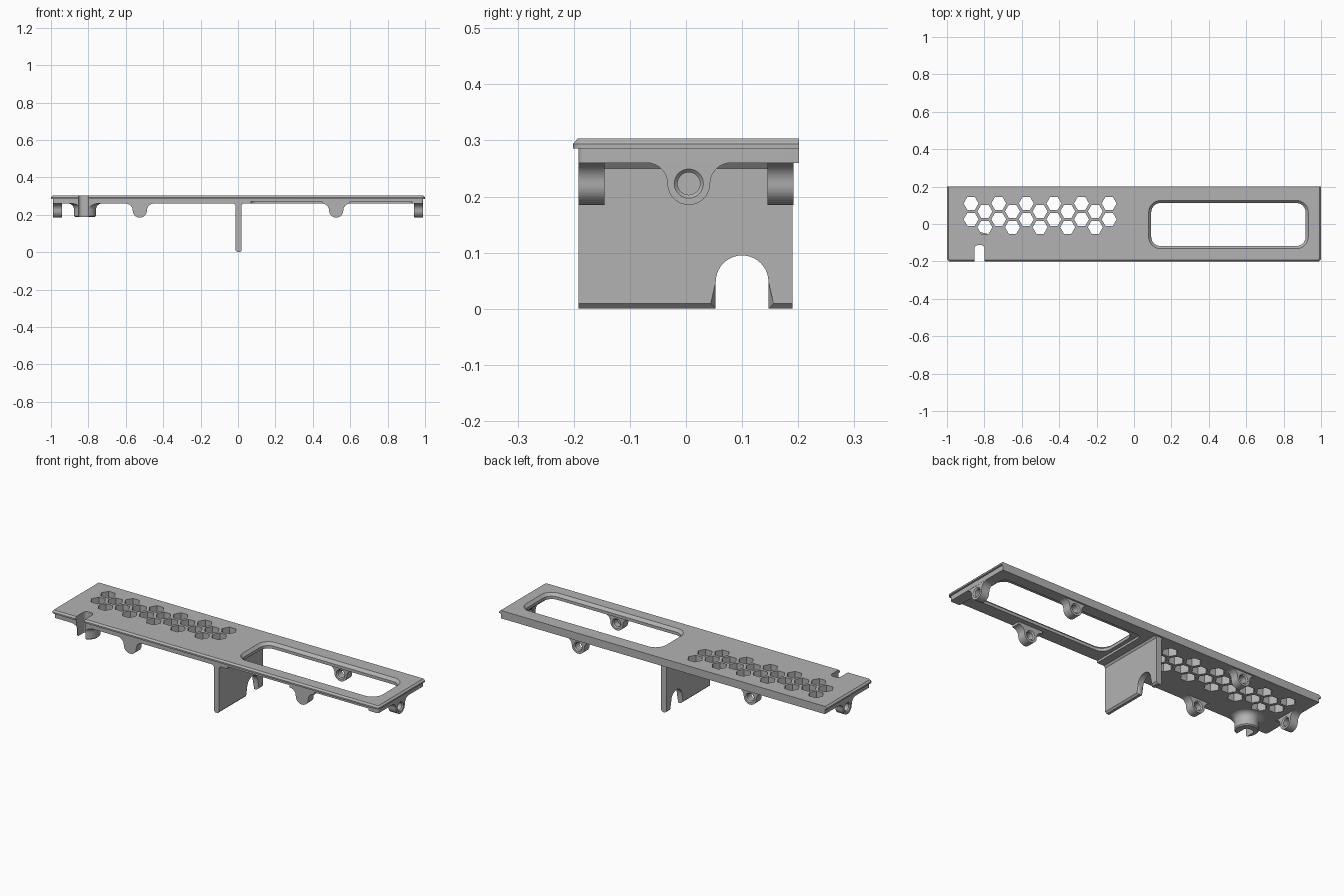
import bpy, bmesh
from math import sin, cos, pi
from mathutils import Matrix

cube = bpy.data.objects.get("Cube")
if cube:
    bpy.data.objects.remove(cube)

grey = bpy.data.materials.new("mid_grey")
grey.use_nodes = True
grey.diffuse_color = (0.45, 0.45, 0.45, 1)
grey.node_tree.nodes["Principled BSDF"].inputs["Base Color"].default_value = (0.45, 0.45, 0.45, 1)


def finish(name, bm):
    bmesh.ops.recalc_face_normals(bm, faces=bm.faces[:])
    me = bpy.data.meshes.new(name)
    bm.to_mesh(me)
    bm.free()
    me.materials.append(grey)
    ob = bpy.data.objects.new(name, me)
    bpy.context.collection.objects.link(ob)
    return ob


def loft(bm, rings):
    """Skin matching closed rings of points and cap both ends."""
    rows = [[bm.verts.new(p) for p in ring] for ring in rings]
    n = len(rows[0])
    for a, b in zip(rows, rows[1:]):
        for i in range(n):
            j = (i + 1) % n
            bm.faces.new((a[i], a[j], b[j], b[i]))
    bm.faces.new(rows[0])
    bm.faces.new(rows[-1])


def arc(cx, cy, r, start, end, steps=10):
    angles = [start + (end - start) * i / steps for i in range(steps + 1)]
    return [(cx + r * cos(a), cy + r * sin(a)) for a in angles]


def rounded(x0, x1, y0, y1, r_front, r_back=None, steps=8):
    """Rectangle outline with separate front and back corner radii."""
    rb = r_front if r_back is None else r_back
    f = r_front
    pts = arc(x0 + f, y0 + f, f, pi, 1.5 * pi, steps) + arc(x1 - f, y0 + f, f, 1.5 * pi, 2 * pi, steps)
    if rb:
        pts += arc(x1 - rb, y1 - rb, rb, 0, pi / 2, steps) + arc(x0 + rb, y1 - rb, rb, pi / 2, pi, steps)
    else:
        pts += [(x1, y1), (x0, y1)]
    return pts


def at(outline, z):
    return [(x, y, z) for x, y in outline]


def disc(cx, cy, r, z, n=40):
    return [(cx + r * cos(2 * pi * i / n), cy + r * sin(2 * pi * i / n), z) for i in range(n)]


def cut(ob, bm):
    cutter = finish("cutter", bm)
    mod = ob.modifiers.new("cut", "BOOLEAN")
    mod.object, mod.operation, mod.solver = cutter, "DIFFERENCE", "EXACT"
    bpy.context.view_layer.update()
    me = bpy.data.meshes.new_from_object(ob.evaluated_get(bpy.context.evaluated_depsgraph_get()))
    ob.modifiers.clear()
    ob.data = me
    bpy.data.objects.remove(cutter)


def smooth(ob):
    bpy.ops.object.select_all(action="DESELECT")
    ob.select_set(True)
    bpy.context.view_layer.objects.active = ob
    bpy.ops.object.shade_smooth_by_angle(angle=0.5)


UNDER, TOP = 0.26, 0.303
BACK = 0.2015

# Cover plate: body with an overhanging lip, bevelled except at the back
body = rounded(-0.99, 0.99, -0.192, BACK, 0.012, 0)
lip = rounded(-1, 1, -BACK, BACK, 0.02, 0)
bevelled = rounded(-0.991, 0.991, -0.193, BACK, 0.012, 0)
bm = bmesh.new()
loft(bm, [at(body, UNDER), at(body, 0.286), at(lip, 0.286), at(lip, 0.294), at(bevelled, TOP)])
plate = finish("cover_plate", bm)

# Honeycomb vents
bm = bmesh.new()
for col in range(11):
    for row in range(2):
        x = -0.871 + 0.0738 * col
        y = 0.11 - 0.085 * row - 0.0425 * (col % 2)
        loft(bm, [disc(x, y, 0.04, z, 6) for z in (0.2, 0.4)])
cut(plate, bm)

# Window with a sloped rim
inner = rounded(0.092, 0.918, -0.118, 0.112, 0.05)
outer = rounded(0.078, 0.932, -0.132, 0.126, 0.064)
bm = bmesh.new()
loft(bm, [at(inner, 0.2), at(inner, 0.288), at(outer, TOP), at(outer, 0.4)])
cut(plate, bm)

# Shallow recess under the window, open at the front
bm = bmesh.new()
recess = rounded(0.07, 0.93, -0.3, 0.14, 0.03)
loft(bm, [at(recess, 0.2), at(recess, 0.272)])
cut(plate, bm)


# Cable notch
def notch():
    bm = bmesh.new()
    outline = rounded(-0.853, -0.798, -0.4, -0.113, 0.02)
    loft(bm, [at(outline, 0.1), at(outline, 0.4)])
    return bm


cut(plate, notch())
smooth(plate)

# Flared collar below the notch, trimmed flush with the plate front
bm = bmesh.new()
flare = arc(0.089, 0.23, 0.03, pi, pi / 2, 8)
profile = [(0.053, 0.188), (0.059, 0.194)] + flare + [(0.089, 0.268)]
loft(bm, [disc(-0.818, -0.135, r, z) for r, z in profile])
collar = finish("notch_collar", bm)
cut(collar, notch())
bm = bmesh.new()
trim = rounded(-1, -0.6, -0.4, -0.192, 0.01)
loft(bm, [at(trim, 0.1), at(trim, 0.4)])
cut(collar, bm)
smooth(collar)

# Divider wall with an arched opening and bevelled lower edges
bm = bmesh.new()
outline = [(-0.192, 0.258), (-0.192, 0), (0.053, 0)]
outline += arc(0.1, 0.048, 0.047, pi, 0, 20) + [(0.147, 0), (0.19, 0), (0.19, 0.258)]
x0, x1 = -0.013, 0.019
loft(bm, [[(x, y, z) for y, z in outline] for x in (x0, x1)])
edges = []
for e in bm.edges:
    a, b = e.verts
    on_end = all(abs(v.co.y) > 0.189 for v in e.verts)
    if abs(a.co.x - b.co.x) < 1e-5 and max(a.co.z, b.co.z) < 0.2 and not on_end:
        edges.append(e)
bmesh.ops.bevel(bm, geom=edges, offset=0.009, segments=1, affect="EDGES")
smooth(finish("divider_wall", bm))

# Chamfered junction between wall and plate
bm = bmesh.new()
loft(bm, [[(x0, y, 0.25), (x1, y, 0.25), (x1 + 0.01, y, 0.262), (x0 - 0.01, y, 0.262)] for y in (-0.192, 0.19)])
finish("wall_fillet", bm)

# Screw lugs: flared tab with a countersunk hole, first built facing the front
HOLE_Z, LUG_R, DEPTH = 0.223, 0.038, 0.047


def lug(name, matrix, through):
    top = 0.28
    side = arc(0.075, HOLE_Z, 0.037, pi / 2, pi, 8)
    bottom = arc(0, HOLE_Z, LUG_R, 0, -pi, 20)
    left = [(-x, z) for x, z in reversed(side)]
    pts = [(0.075, top)] + side + bottom[1:-1] + left + [(-0.075, top)]
    bm = bmesh.new()
    loft(bm, [[(x, y, z) for x, z in pts] for y in (0, DEPTH)])
    ob = finish(name, bm)
    mouth = 0.026 if through else 0.02
    start = -0.01 if through else 0.01
    stations = [(start, mouth), (0.0, mouth), (0.006, 0.02)] if through else [(start, 0.02)]
    stations += [(DEPTH - 0.006, 0.02), (DEPTH, 0.026), (DEPTH + 0.01, 0.026)]
    bm = bmesh.new()
    loft(bm, [[(x, y, HOLE_Z + z) for x, z, _ in disc(0, 0, r, 0, 28)] for y, r in stations])
    cut(ob, bm)
    ob.data.transform(matrix)
    smooth(ob)


for label, sx in (("left", 1), ("right", -1)):
    lug("front_lug_" + label, Matrix.Translation((sx * 0.525, -0.192, 0)), False)
    lug("back_lug_" + label, Matrix.Translation((sx * 0.525, 0.192, 0)) @ Matrix.Rotation(pi, 4, "Z"), True)
    lug("end_lug_" + label, Matrix.Translation((sx * 0.989, 0.005, 0)) @ Matrix.Rotation(sx * pi / 2, 4, "Z"), True)
